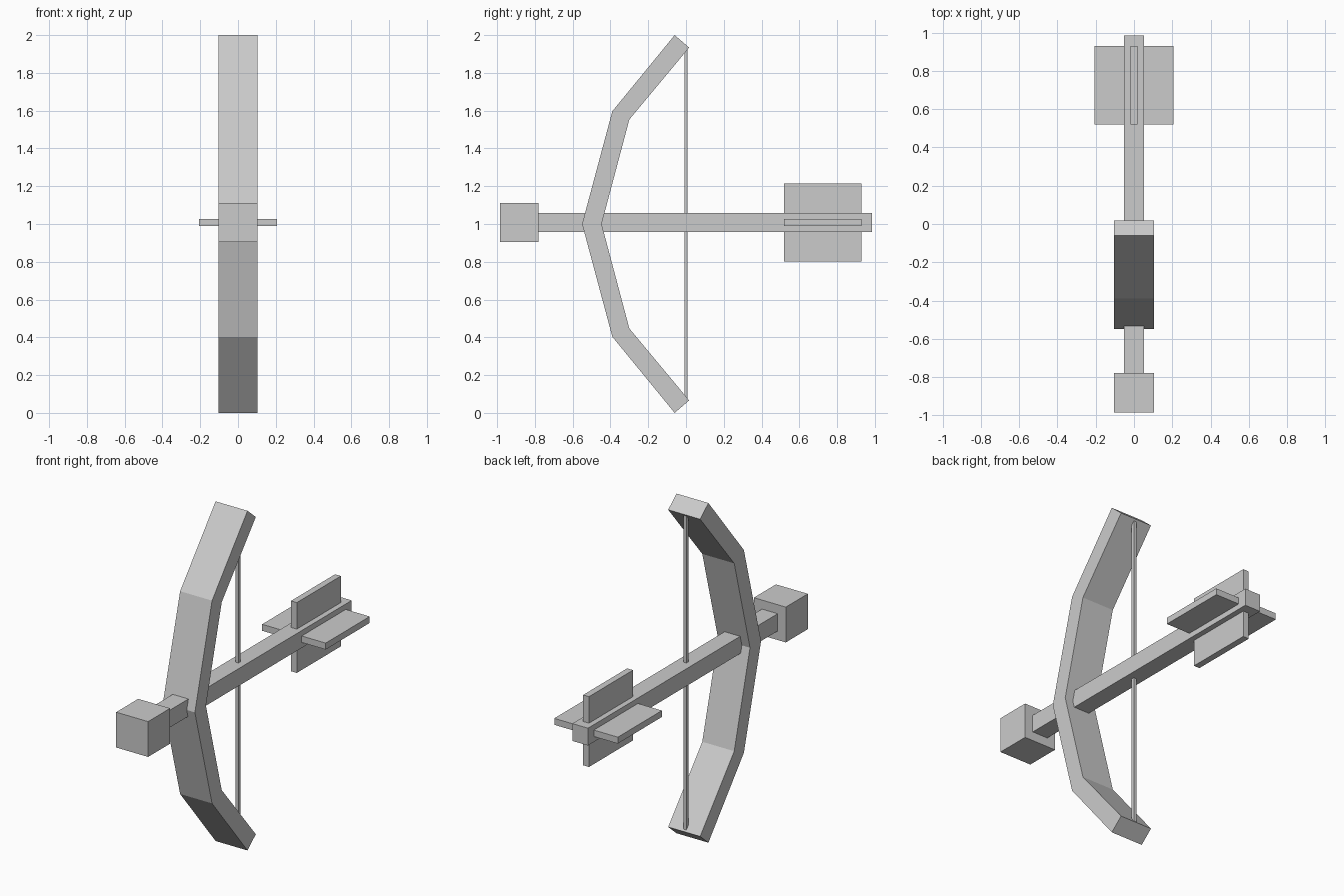
import bpy
import bmesh

if "Cube" in bpy.data.objects:
    bpy.data.objects.remove(bpy.data.objects["Cube"])


def box(name, lo, hi):
    """Axis-aligned box between two corners."""
    bm = bmesh.new()
    bmesh.ops.create_cube(bm, size=1)
    for v in bm.verts:
        v.co = [(a + b) / 2 + c * (b - a) for a, b, c in zip(lo, hi, v.co)]
    return finish(name, bm)


def finish(name, bm):
    bmesh.ops.recalc_face_normals(bm, faces=bm.faces)
    mesh = bpy.data.meshes.new(name)
    bm.to_mesh(mesh)
    bm.free()
    obj = bpy.data.objects.new(name, mesh)
    bpy.context.collection.objects.link(obj)
    return obj


# Bow limbs: paired outer/inner (y, z) points, swept across x
W = 0.104
outer = [(-0.06, 0.0), (-0.39, 0.403), (-0.55, 1.0)]
inner = [(0.017, 0.066), (-0.30, 0.447), (-0.447, 1.0)]
outer += [(y, 2 - z) for y, z in reversed(outer[:-1])]
inner += [(y, 2 - z) for y, z in reversed(inner[:-1])]

bm = bmesh.new()
rings = [[bm.verts.new((x, *p)) for x, p in ((-W, o), (W, o), (W, i), (-W, i))]
         for o, i in zip(outer, inner)]
for a, b in zip(rings, rings[1:]):
    for k in range(4):
        n = (k + 1) % 4
        bm.faces.new((a[k], a[n], b[n], b[k]))
bm.faces.new(rings[0])
bm.faces.new(rings[-1])
finish("bow_limbs", bm)

# Bowstring
box("bowstring", (-0.009, -0.009, 0.07), (0.009, 0.009, 1.93))

# Arrow: shaft, blunt head and crossed fletching
C = 1.008
box("arrow_shaft", (-0.051, -0.80, C - 0.051), (0.051, 0.985, C + 0.051))
box("arrow_head", (-W, -0.985, C - W), (W, -0.78, C + W))
box("fletching_horizontal", (-0.207, 0.52, C - 0.019), (0.207, 0.93, C + 0.019))
box("fletching_vertical", (-0.019, 0.52, C - 0.207), (0.019, 0.93, C + 0.207))
